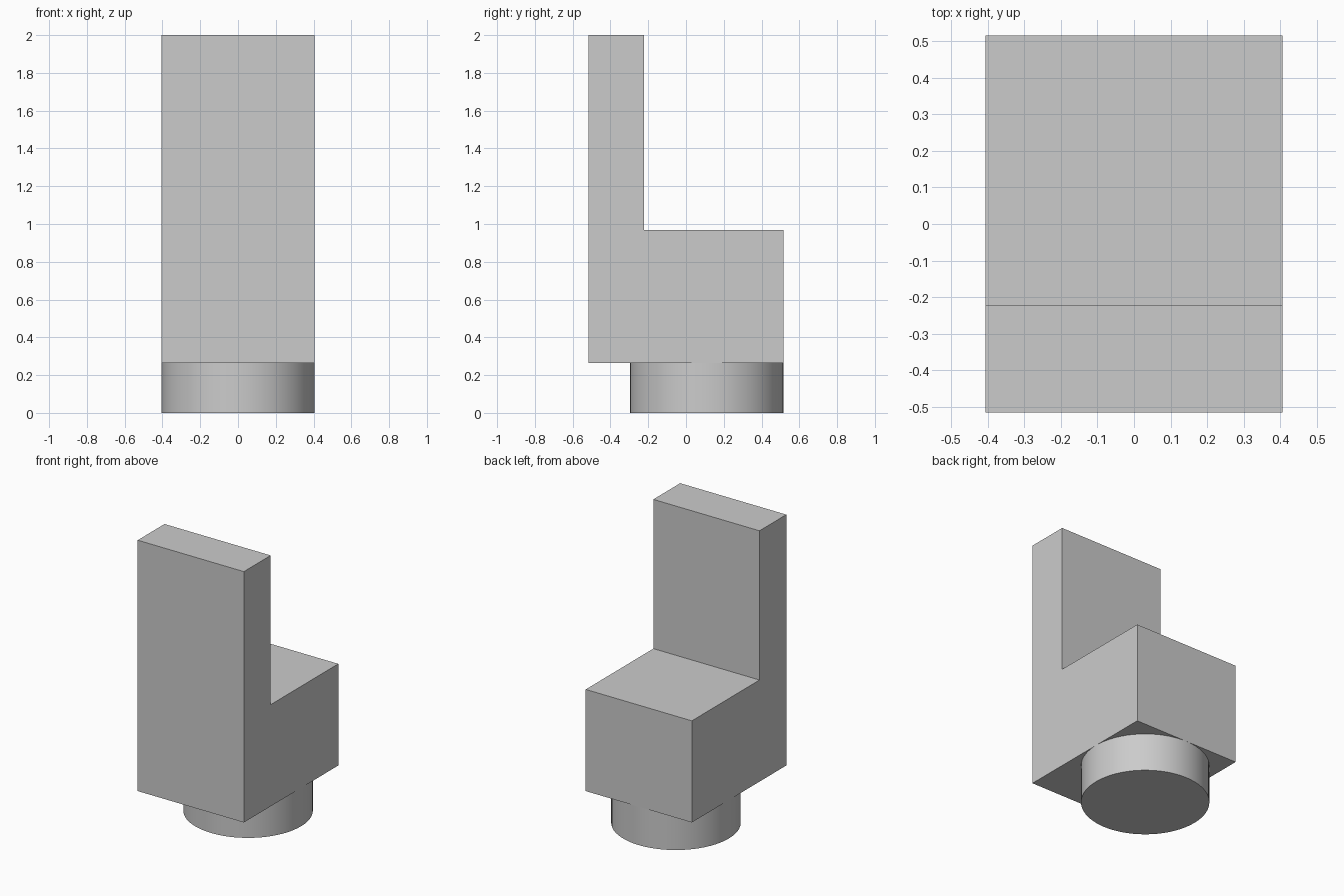
import bpy, bmesh
from math import radians

if "Cube" in bpy.data.objects:
    bpy.data.objects.remove(bpy.data.objects["Cube"])

HALF_W, HALF_D = 0.406, 0.516
BASE_H, SEAT_H, TOP_H = 0.265, 0.968, 2.0
BACK_Y = -0.223

# Seat and backrest: one L-shaped side profile extruded across the width
profile = [(-HALF_D, BASE_H), (HALF_D, BASE_H), (HALF_D, SEAT_H),
           (BACK_Y, SEAT_H), (BACK_Y, TOP_H), (-HALF_D, TOP_H)]
bm = bmesh.new()
side = bm.faces.new([bm.verts.new((-HALF_W, y, z)) for y, z in profile])
ext = bmesh.ops.extrude_face_region(bm, geom=[side])
verts = [g for g in ext["geom"] if isinstance(g, bmesh.types.BMVert)]
bmesh.ops.translate(bm, verts=verts, vec=(2 * HALF_W, 0, 0))
bmesh.ops.recalc_face_normals(bm, faces=bm.faces)
mesh = bpy.data.meshes.new("seat_and_backrest")
bm.to_mesh(mesh)
bm.free()
bpy.context.collection.objects.link(bpy.data.objects.new("seat_and_backrest", mesh))

# Round pedestal, flush with the sides and the seat edge
bpy.ops.mesh.primitive_cylinder_add(vertices=64, radius=HALF_W, depth=BASE_H,
                                    location=(0, HALF_D - HALF_W, BASE_H / 2))
pedestal = bpy.context.object
pedestal.name = "pedestal"
bpy.ops.object.shade_smooth_by_angle(angle=radians(30))
